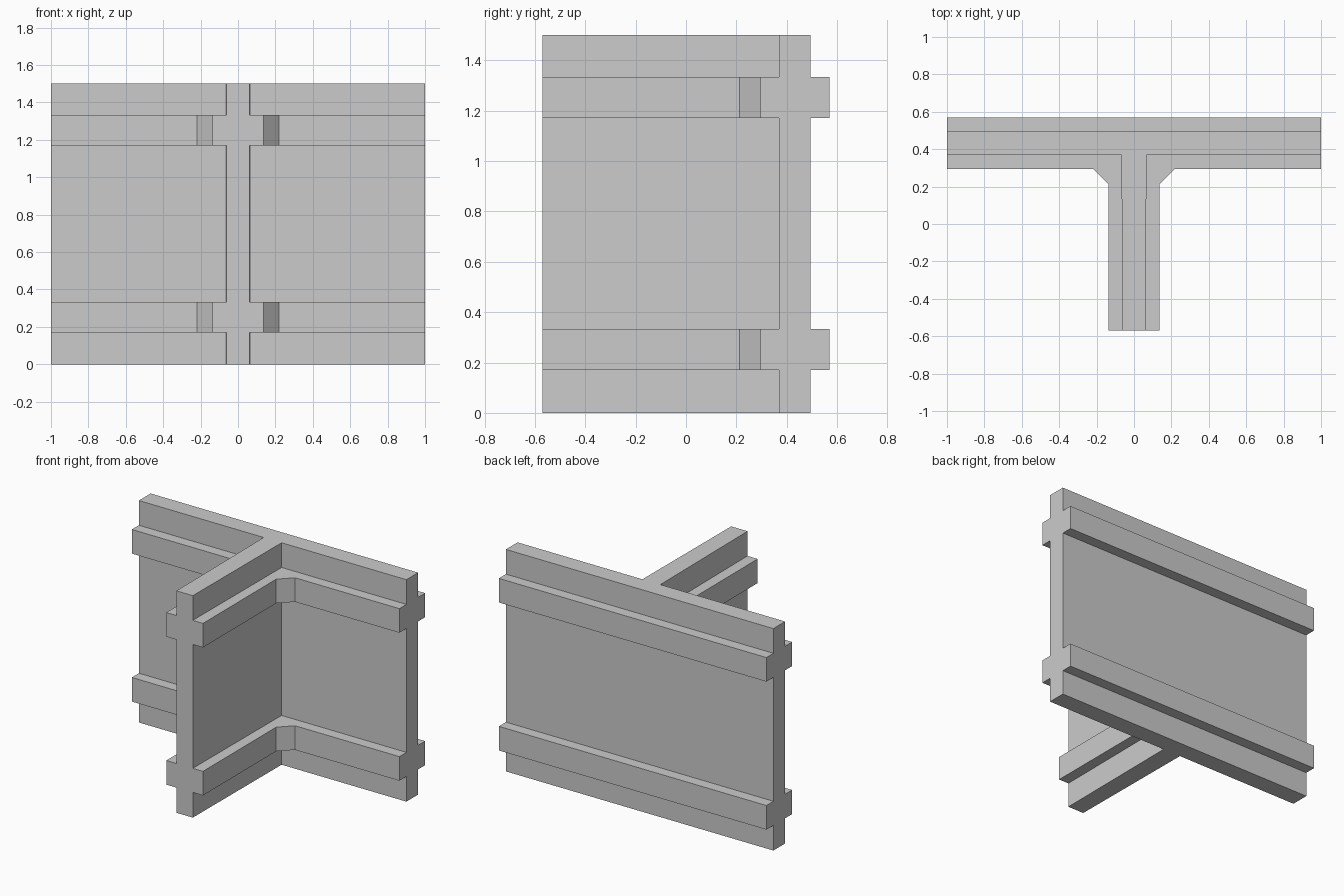
import bpy
import bmesh

if "Cube" in bpy.data.objects:
    bpy.data.objects.remove(bpy.data.objects["Cube"])


def prism(name, half, z0, z1):
    """Extrude a plan outline, given as its right half and mirrored across x = 0."""
    outline = half + [(-x, y) for x, y in reversed(half)]
    bm = bmesh.new()
    face = bm.faces.new([bm.verts.new((x, y, z0)) for x, y in outline])
    up = bmesh.ops.extrude_face_region(bm, geom=[face])["geom"]
    bmesh.ops.translate(bm, vec=(0, 0, z1 - z0),
                        verts=[g for g in up if isinstance(g, bmesh.types.BMVert)])
    bmesh.ops.recalc_face_normals(bm, faces=bm.faces)
    mesh = bpy.data.meshes.new(name)
    bm.to_mesh(mesh)
    bm.free()
    obj = bpy.data.objects.new(name, mesh)
    bpy.context.collection.objects.link(obj)
    return obj


# T-shaped wall, its stem very slightly tapered
wall_half = [(0.061, -0.57), (0.067, 0.37), (1, 0.37), (1, 0.495)]
wall = prism("t_wall", wall_half, 0, 1.5)

# Two wider rail bands with chamfered inner corners, merged into the wall
rail_half = [(0.137, -0.57), (0.137, 0.212), (0.22, 0.295), (1, 0.295), (1, 0.57)]
rails = [prism("rail_band", rail_half, z, z + 0.163) for z in (0.17, 1.17)]
for rail in rails:
    rail.hide_render = True
    mod = wall.modifiers.new("rail_union", "BOOLEAN")
    mod.operation = "UNION"
    mod.solver = "EXACT"
    mod.object = rail

# Bake the union and remove the helper bands
bpy.context.view_layer.update()
graph = bpy.context.evaluated_depsgraph_get()
merged = bpy.data.meshes.new_from_object(wall.evaluated_get(graph))
wall.modifiers.clear()
wall.data = merged
for rail in rails:
    bpy.data.objects.remove(rail)

# Clean up coplanar splits left by the union
bm = bmesh.new()
bm.from_mesh(merged)
bmesh.ops.remove_doubles(bm, verts=bm.verts, dist=1e-5)
bmesh.ops.dissolve_limit(bm, angle_limit=0.002, verts=bm.verts, edges=bm.edges)
bm.to_mesh(merged)
bm.free()
